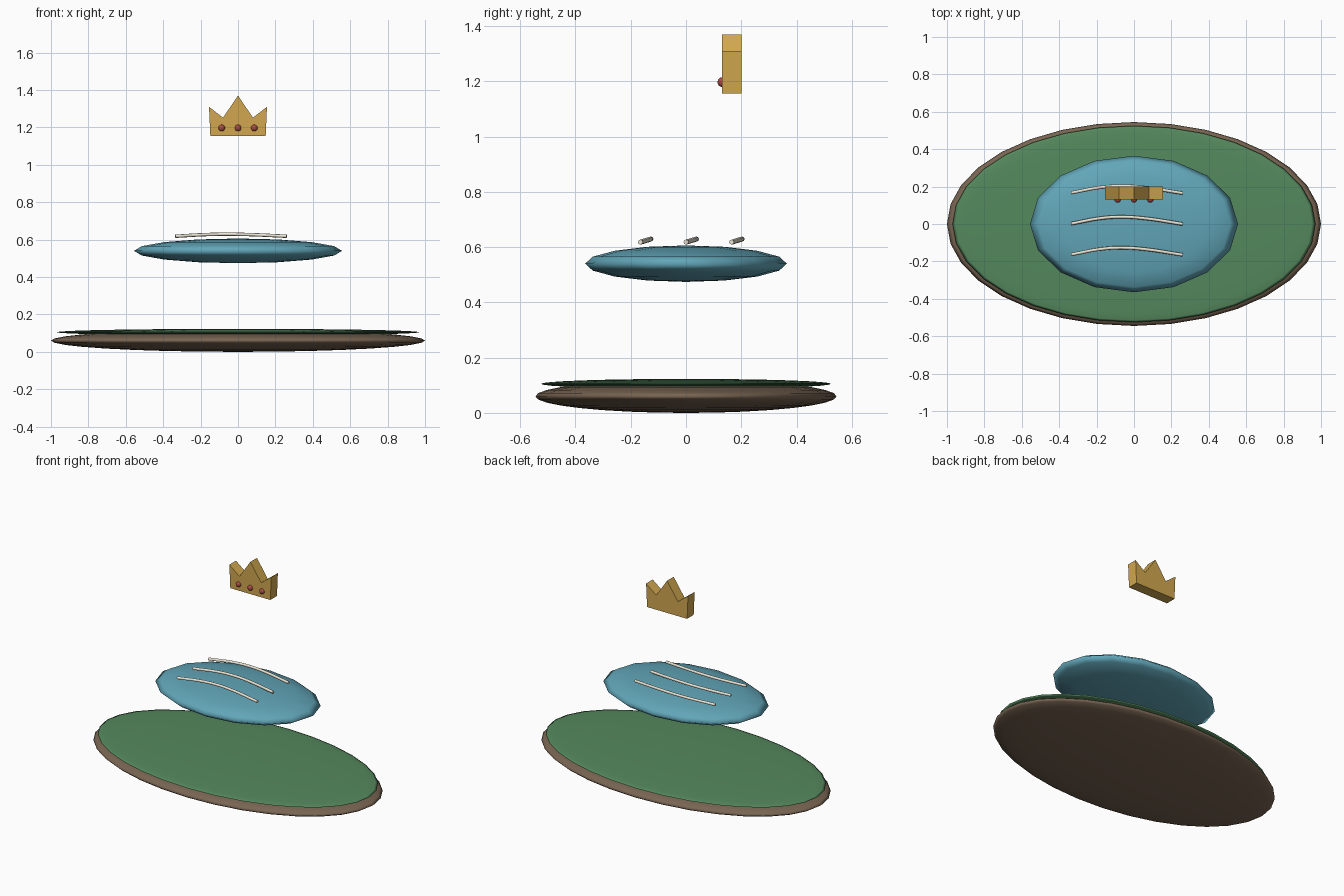
import bpy, bmesh
from mathutils import Vector

if "Cube" in bpy.data.objects:
    bpy.data.objects.remove(bpy.data.objects["Cube"])


def material(name, rgb):
    m = bpy.data.materials.new(name)
    m.diffuse_color = (*rgb, 1)
    m.use_nodes = True
    m.node_tree.nodes["Principled BSDF"].inputs["Base Color"].default_value = m.diffuse_color
    return m


brown = material("earth", (0.19, 0.13, 0.085))
green = material("grass", (0.09, 0.25, 0.11))
blue = material("water", (0.12, 0.38, 0.48))
cream = material("foam", (0.85, 0.80, 0.68))
gold = material("gold", (0.64, 0.39, 0.08))
red = material("red_gem", (0.40, 0.07, 0.06))


def ellipsoid(name, loc, scale, seg, rings, mat):
    bpy.ops.mesh.primitive_uv_sphere_add(segments=seg, ring_count=rings, radius=1, location=loc)
    o = bpy.context.object
    o.name = name
    o.scale = scale
    bpy.ops.object.transform_apply(location=False, rotation=False, scale=True)
    bpy.ops.object.shade_smooth()
    o.data.materials.append(mat)
    return o


# Island layers and pond
ellipsoid("island_base", (0, 0, 0.06), (1.0, 0.545, 0.06), 32, 16, brown)
ellipsoid("grass_layer", (0, 0, 0.105), (0.97, 0.525, 0.018), 32, 16, green)
ellipsoid("pond", (0, 0, 0.54), (0.556, 0.365, 0.066), 16, 8, blue)

# Ripples: three arched tubes
for i, y in enumerate((-0.163, 0.002, 0.167)):
    cu = bpy.data.curves.new("ripple_%d" % i, 'CURVE')
    cu.dimensions = '3D'
    cu.bevel_depth = 0.009
    cu.bevel_resolution = 2
    cu.use_fill_caps = True
    cu.resolution_u = 8
    sp = cu.splines.new('BEZIER')
    pts = [(-0.335, 0, 0.618), (-0.17, 0.03, 0.627), (-0.06, 0.036, 0.629),
           (0.06, 0.028, 0.627), (0.26, -0.002, 0.618)]
    sp.bezier_points.add(len(pts) - 1)
    for bp, p in zip(sp.bezier_points, pts):
        bp.co = Vector(p) + Vector((0, y, 0))
        bp.handle_left_type = bp.handle_right_type = 'AUTO'
    cu.materials.append(cream)
    bpy.context.collection.objects.link(bpy.data.objects.new("ripple_%d" % i, cu))

# Crown: extruded profile
half = [(0.148, 1.155), (0.155, 1.31), (0.08, 1.252)]
profile = half + [(0, 1.37)] + [(-x, z) for x, z in reversed(half)]
bm = bmesh.new()
face = bm.faces.new([bm.verts.new((x, 0.13, z)) for x, z in profile])
ext = bmesh.ops.extrude_face_region(bm, geom=[face])
bmesh.ops.translate(bm, vec=(0, 0.07, 0),
                    verts=[v for v in ext["geom"] if isinstance(v, bmesh.types.BMVert)])
bmesh.ops.recalc_face_normals(bm, faces=bm.faces)
me = bpy.data.meshes.new("crown")
bm.to_mesh(me)
bm.free()
me.materials.append(gold)
bpy.context.collection.objects.link(bpy.data.objects.new("crown", me))

# Gems on the front of the crown
for i, x in enumerate((-0.087, 0, 0.087)):
    ellipsoid("gem_%d" % i, (x, 0.132, 1.197), (0.018, 0.018, 0.018), 12, 8, red)
